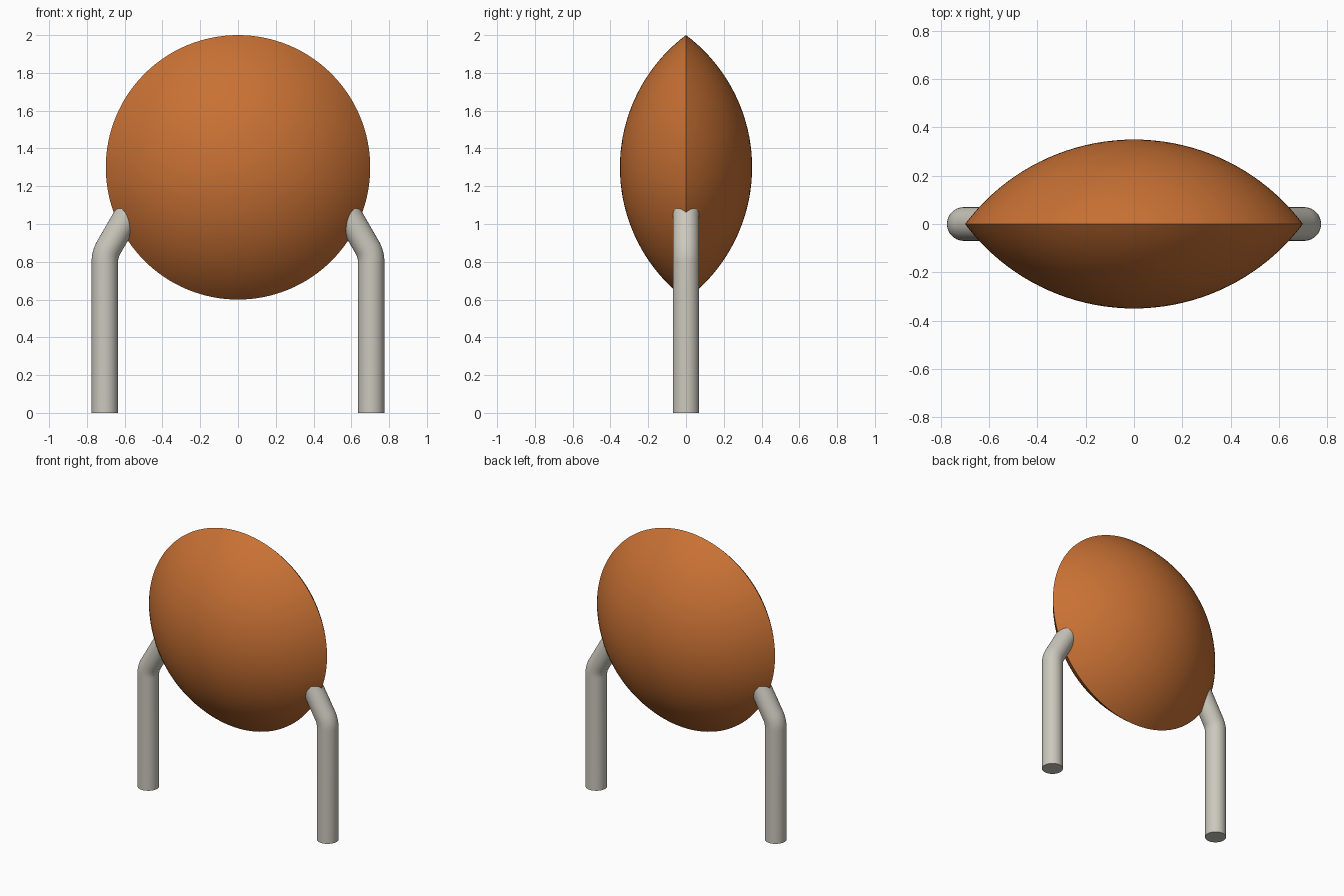
import bpy, bmesh, math
from mathutils import Vector, Matrix

cube = bpy.data.objects.get("Cube")
if cube:
    bpy.data.objects.remove(cube, do_unlink=True)


def material(name, rgb):
    m = bpy.data.materials.new(name)
    m.use_nodes = True
    m.diffuse_color = (*rgb, 1)
    m.node_tree.nodes["Principled BSDF"].inputs["Base Color"].default_value = (*rgb, 1)
    return m


def smooth(obj):
    bpy.ops.object.select_all(action="DESELECT")
    obj.select_set(True)
    bpy.context.view_layer.objects.active = obj
    bpy.ops.object.shade_smooth_by_angle(angle=math.radians(40))


orange = material("burnt orange", (0.58, 0.165, 0.034))
grey = material("warm light grey", (0.60, 0.58, 0.51))

# Lens-shaped body: a circular arc spun around the y axis
RIM, HALF, CENTRE_Z, STEPS = 0.70, 0.35, 1.30, 40
arc_radius = (RIM ** 2 + HALF ** 2) / (2 * HALF)
edge_angle = math.asin(RIM / arc_radius)
bm = bmesh.new()
profile = []
for i in range(-STEPS // 2, STEPS // 2 + 1):
    side = 1 if i >= 0 else -1
    a = edge_angle * (1 - abs(i) / (STEPS / 2))
    y = side * (arc_radius * math.cos(a) - arc_radius + HALF)
    profile.append(bm.verts.new((arc_radius * math.sin(a), y, 0)))
edges = [bm.edges.new(pair) for pair in zip(profile, profile[1:])]
bmesh.ops.spin(bm, geom=profile + edges, cent=(0, 0, 0), axis=(0, 1, 0),
               angle=math.tau, steps=128)
bmesh.ops.remove_doubles(bm, verts=bm.verts, dist=0.0001)
bmesh.ops.recalc_face_normals(bm, faces=bm.faces)
bmesh.ops.translate(bm, verts=bm.verts, vec=(0, 0, CENTRE_Z))
mesh = bpy.data.meshes.new("lens_body")
bm.to_mesh(mesh)
bm.free()
body = bpy.data.objects.new("lens_body", mesh)
bpy.context.collection.objects.link(body)
mesh.materials.append(orange)
smooth(body)


# Legs: bent round tubes whose upper ends run into the body
def leg(name, side):
    bend, tilt, start = 0.15, math.radians(30), 0.80
    path = [Vector((0.705, 0, 0))]
    for i in range(9):
        a = tilt * i / 8
        path.append(Vector((0.705 - bend * (1 - math.cos(a)), 0,
                            start + bend * math.sin(a))))
    path.append(path[-1] + 0.34 * Vector((-math.sin(tilt), 0, math.cos(tilt))))
    curve = bpy.data.curves.new(name, "CURVE")
    curve.dimensions = "3D"
    curve.bevel_depth = 0.07
    curve.bevel_resolution = 14
    curve.use_fill_caps = True
    spline = curve.splines.new("POLY")
    spline.points.add(len(path) - 1)
    for point, co in zip(spline.points, path):
        point.co = (side * co.x, co.y, co.z, 1)
    curve.materials.append(grey)
    obj = bpy.data.objects.new(name, curve)
    bpy.context.collection.objects.link(obj)
    bpy.ops.object.select_all(action="DESELECT")
    obj.select_set(True)
    bpy.context.view_layer.objects.active = obj
    bpy.ops.object.convert(target="MESH")
    obj = bpy.context.view_layer.objects.active
    # Weld the end caps to the tube
    bm = bmesh.new()
    bm.from_mesh(obj.data)
    bmesh.ops.remove_doubles(bm, verts=bm.verts, dist=0.0001)
    bmesh.ops.recalc_face_normals(bm, faces=bm.faces)
    bm.to_mesh(obj.data)
    bm.free()
    smooth(obj)


leg("left_leg", 1)
leg("right_leg", -1)
